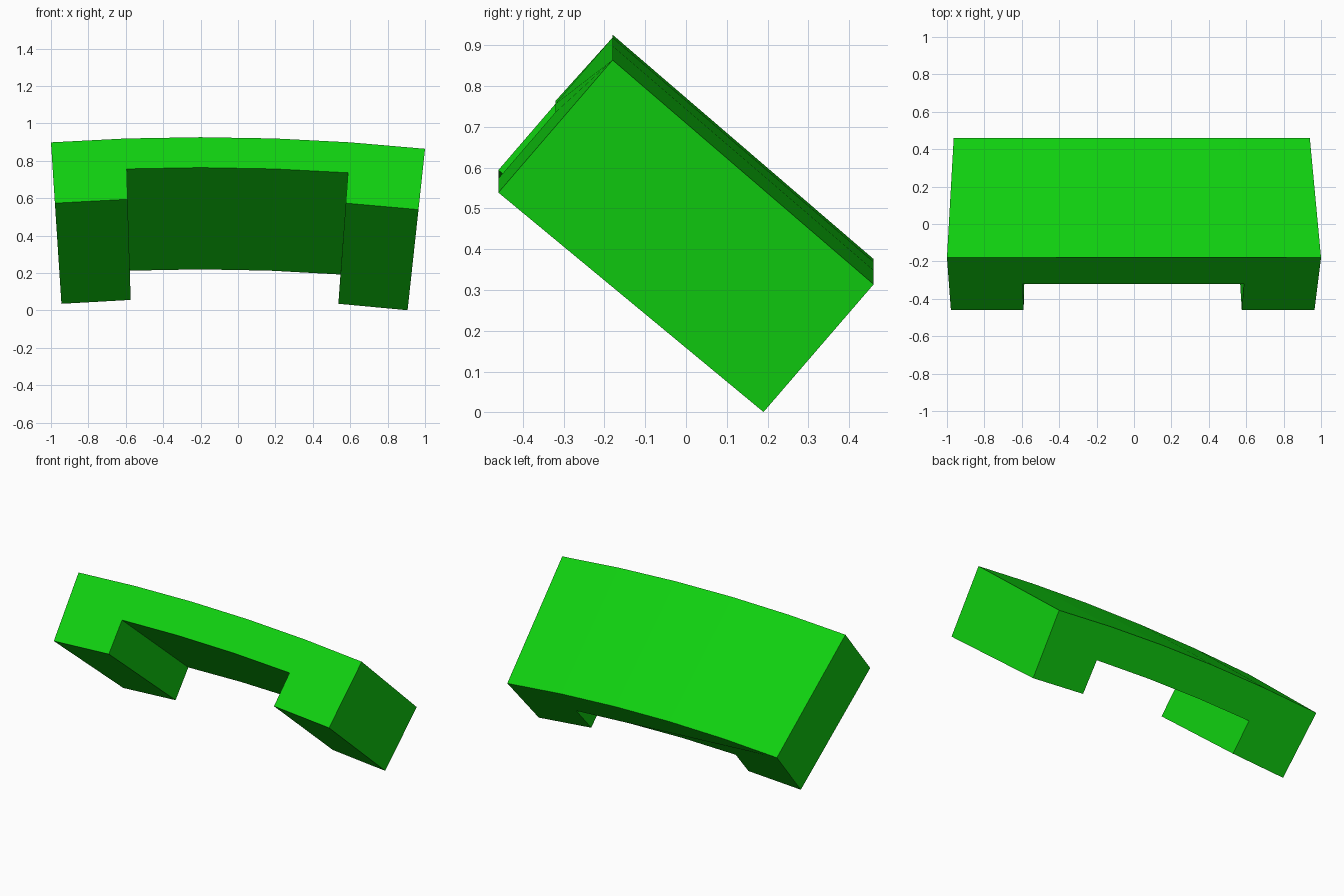
import bpy, bmesh

cube = bpy.data.objects.get("Cube")
if cube:
    bpy.data.objects.remove(cube, do_unlink=True)

# Single green material
green = bpy.data.materials.new("bright_green")
green.use_nodes = True
colour = (0.005, 0.64, 0.005, 1.0)
green.diffuse_color = colour
green.node_tree.nodes["Principled BSDF"].inputs["Base Color"].default_value = colour

AXIS_X = -0.25  # the arch crowns and tapers about this line


def arch_point(x, drop, depth):
    """Point on the tilted arch: drop 0 is the crown and 1 the feet; depth 0 is front, 1 back."""
    z = 0.926 - 0.043 * (x + 0.2) ** 2 - 0.325 * drop
    y = -0.18 - 0.28 * drop
    px = AXIS_X + (x - AXIS_X) * (1 - 0.028 * drop) * (1 - 0.048 * depth)
    return (px, y + depth * (0.64 + 0.01 * drop), z - depth * (0.55 - 0.012 * drop))


# Outline of the arch: curved crown, two feet and the recess between them
crown = [(x, 0) for x in (-1, -0.6, -0.2, 0.2, 0.6, 1)]
underside = [(1, 1), (0.6, 1), (0.6, 0.5), (0.2, 0.5),
             (-0.2, 0.5), (-0.6, 0.5), (-0.6, 1), (-1, 1)]
outline = crown + underside

# Join the front and back outlines into a solid
bm = bmesh.new()
front = [bm.verts.new(arch_point(x, d, 0)) for x, d in outline]
back = [bm.verts.new(arch_point(x, d, 1)) for x, d in outline]
bm.faces.new(front)
bm.faces.new(back[::-1])
n = len(outline)
for i in range(n):
    j = (i + 1) % n
    bm.faces.new((front[j], front[i], back[i], back[j]))
bmesh.ops.recalc_face_normals(bm, faces=bm.faces)

mesh = bpy.data.meshes.new("arch_block")
bm.to_mesh(mesh)
bm.free()
mesh.materials.append(green)
arch = bpy.data.objects.new("arch_block", mesh)
bpy.context.collection.objects.link(arch)
